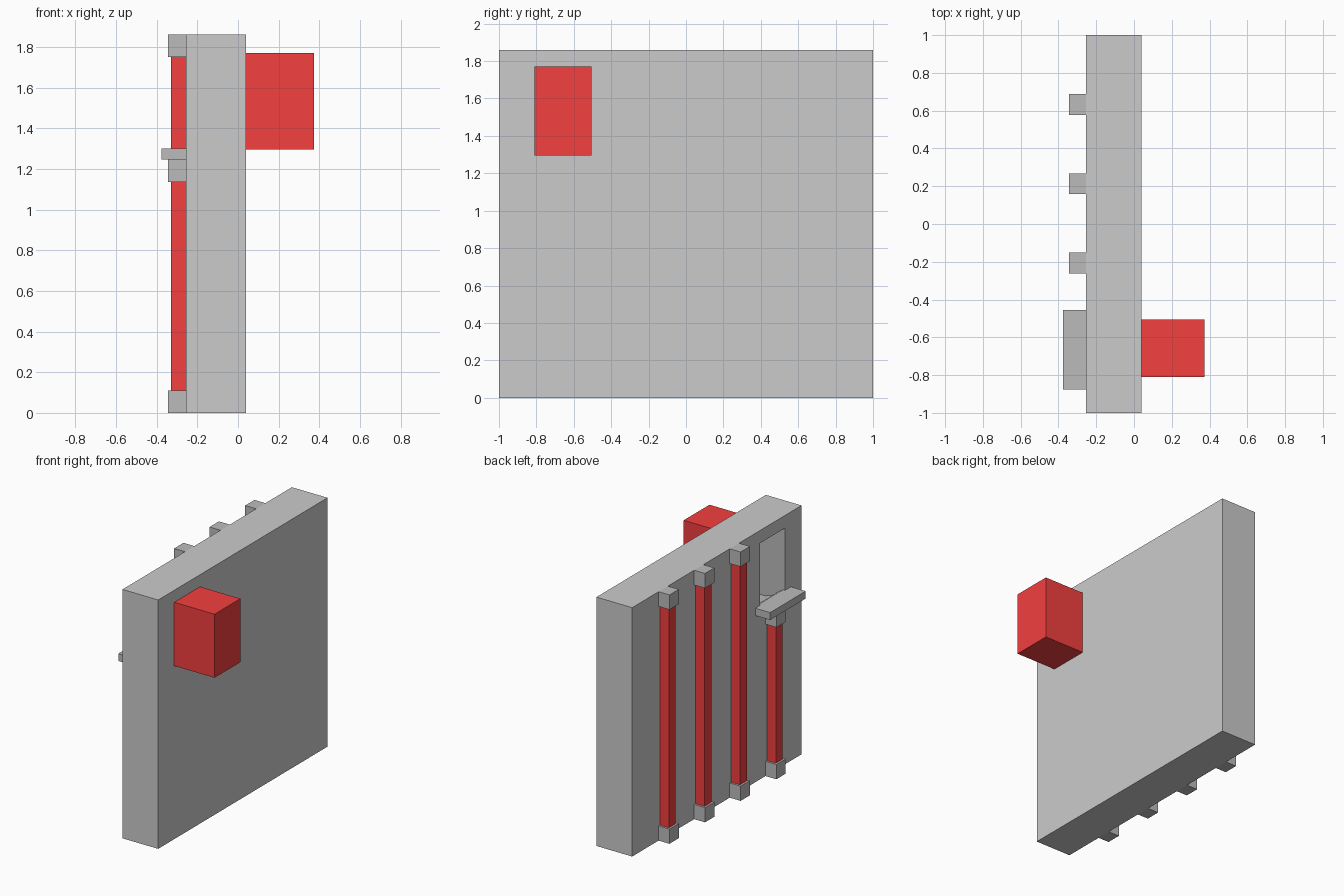
import bpy, bmesh

if "Cube" in bpy.data.objects:
    bpy.data.objects.remove(bpy.data.objects["Cube"])


def material(name, color):
    m = bpy.data.materials.new(name)
    m.diffuse_color = (*color, 1)
    m.use_nodes = True
    m.node_tree.nodes["Principled BSDF"].inputs["Base Color"].default_value = m.diffuse_color
    return m


light = material("light_grey", (0.8, 0.8, 0.8))
dark = material("dark_grey", (0.5, 0.5, 0.5))
red = material("red", (0.9, 0.05, 0.05))


def finish(name, bm, mat):
    bmesh.ops.recalc_face_normals(bm, faces=bm.faces)
    me = bpy.data.meshes.new(name)
    bm.to_mesh(me)
    bm.free()
    me.materials.append(mat)
    ob = bpy.data.objects.new(name, me)
    bpy.context.collection.objects.link(ob)
    return ob


def prism(name, profile, y0, y1, mat):
    """Extrude an xz profile from y0 to y1."""
    bm = bmesh.new()
    face = bm.faces.new([bm.verts.new((x, y0, z)) for x, z in profile])
    ext = bmesh.ops.extrude_face_region(bm, geom=[face])["geom"]
    verts = [v for v in ext if isinstance(v, bmesh.types.BMVert)]
    bmesh.ops.translate(bm, verts=verts, vec=(0, y1 - y0, 0))
    return finish(name, bm, mat)


def box(name, x, y, z, mat):
    return prism(name, [(x[0], z[0]), (x[1], z[0]), (x[1], z[1]), (x[0], z[1])],
                 y[0], y[1], mat)


BACK, FRONT, TOP = -0.255, 0.04, 1.86

# Wall panel and the red box that houses the niche
wall = box("wall", (BACK, FRONT), (-1, 1), (0, TOP), light)
housing = box("niche_housing", (FRONT, 0.373), (-0.81, -0.505), (1.295, 1.77), red)

# Niche with a dished floor, hollowed out of wall and housing
niche = prism("niche_cutter",
              [(-0.30, 1.30), (-0.24, 1.30), (-0.20, 1.275), (-0.15, 1.235),
               (-0.09, 1.215), (-0.04, 1.215), (0.0, 1.24), (0.03, 1.30),
               (0.36, 1.30), (0.36, 1.765), (-0.30, 1.765)],
              -0.805, -0.51, dark)
niche.hide_render = True
niche.hide_viewport = True
for ob in (wall, housing):
    mod = ob.modifiers.new("niche", "BOOLEAN")
    mod.operation = "DIFFERENCE"
    mod.solver = "EXACT"
    mod.material_mode = "TRANSFER"
    mod.object = niche

# Ledge in front of the niche
box("ledge", (-0.377, BACK), (-0.875, -0.455), (1.245, 1.30), dark)

# Pilasters: red shaft between grey blocks, the last one stops under the ledge
CAP = 0.11
for i, (y, top) in enumerate([(0.633, TOP), (0.213, TOP), (-0.207, TOP), (-0.63, 1.245)]):
    ys = (y - CAP / 2, y + CAP / 2)
    box(f"base_block_{i}", (-0.345, BACK), ys, (0, CAP), dark)
    box(f"top_block_{i}", (-0.345, BACK), ys, (top - CAP, top), dark)
    box(f"shaft_{i}", (-0.33, BACK), (y - 0.04, y + 0.04), (CAP, top - CAP), red)
